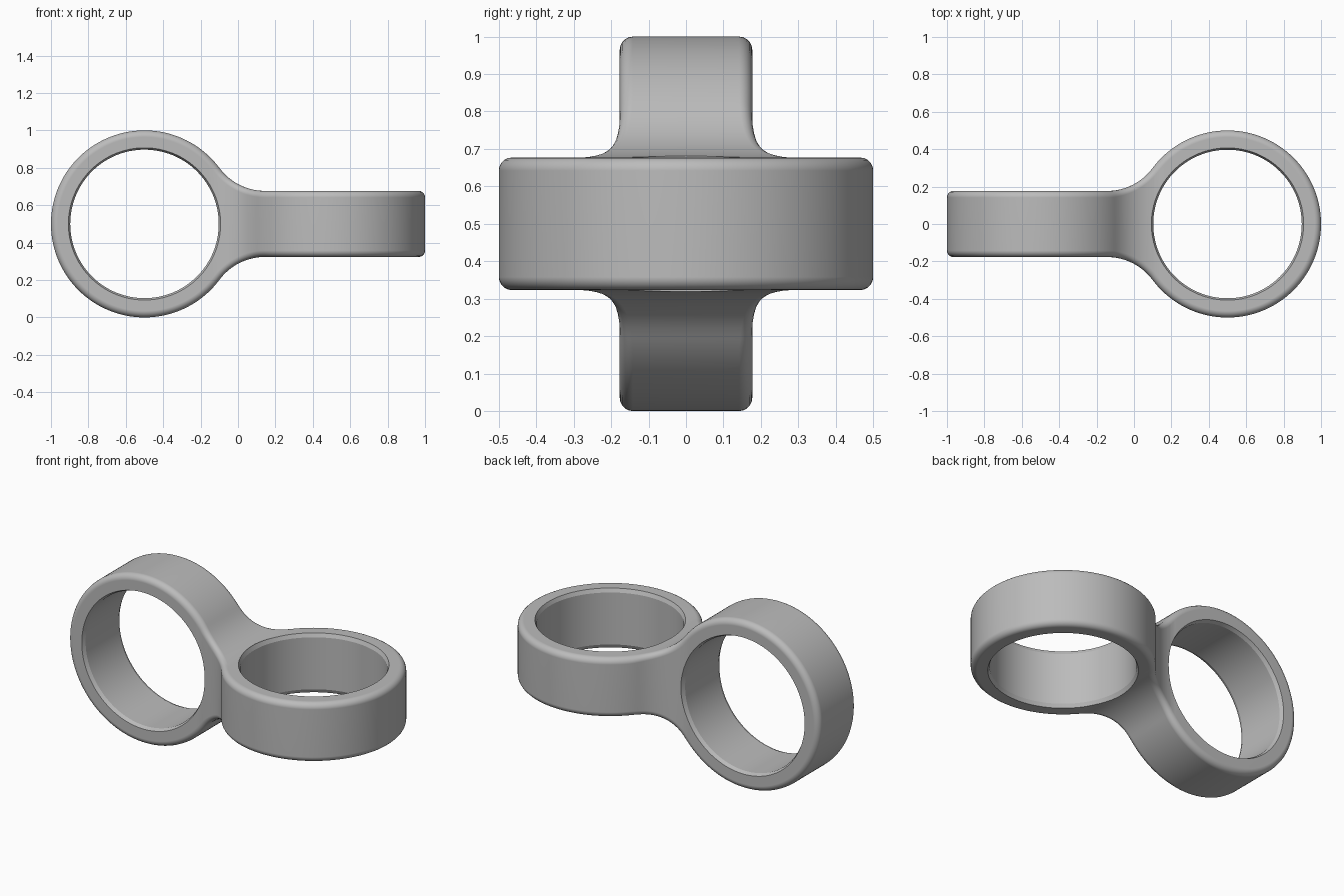
import bpy, bmesh
from math import sqrt, acos, cos, sin, pi
from mathutils import Matrix

if "Cube" in bpy.data.objects:
    bpy.data.objects.remove(bpy.data.objects["Cube"], do_unlink=True)

R = 0.5          # outer radius of each ring
W = 0.177        # half width of each ring
F = 0.3          # fillet radius where ring meets neck
HOLE, LIP, LIP_DEPTH = 0.397, 0.407, 0.022
FILLET_X = -R + sqrt((R + F) ** 2 - (W + F) ** 2)
TANGENT_X = -R + R * (FILLET_X + R) / (R + F)


def half_height(x):
    """Half height of the upright ring, its fillet and the neck at x."""
    if x <= TANGENT_X:
        return sqrt(max(0, R * R - (x + R) ** 2))
    if x < FILLET_X:
        return W + F - sqrt(F * F - (x - FILLET_X) ** 2)
    return W


def make_object(name, bm):
    bmesh.ops.recalc_face_normals(bm, faces=bm.faces)
    mesh = bpy.data.meshes.new(name)
    bm.to_mesh(mesh)
    bm.free()
    obj = bpy.data.objects.new(name, mesh)
    bpy.context.collection.objects.link(obj)
    return obj


def skin(bm, loops):
    for a, b in zip(loops, loops[1:]):
        n = len(a)
        for i in range(n):
            j = (i + 1) % n
            bm.faces.new((a[i], a[j], b[j], b[i]))


# Body: rectangular sections along x, the right half is the left turned by 90 degrees
STEPS = 80
end_angle = acos(-(TANGENT_X + R) / R)
left = [-R - R * cos(end_angle * i / STEPS) for i in range(STEPS + 1)]
middle = [TANGENT_X * (1 - i / 6) for i in range(1, 12)]
stations = left + middle + [-x for x in reversed(left)]

bm = bmesh.new()
sections = []
for x in stations:
    h, w = half_height(x), half_height(-x)
    sections.append([bm.verts.new((x, sy * w, sz * h + R))
                     for sy, sz in ((-1, -1), (1, -1), (1, 1), (-1, 1))])
skin(bm, sections)
bmesh.ops.remove_doubles(bm, verts=bm.verts, dist=1e-5)
bmesh.ops.recalc_face_normals(bm, faces=bm.faces)
bmesh.ops.dissolve_limit(bm, angle_limit=0.002, verts=bm.verts, edges=bm.edges)

# Rounded rims
rims = [e for e in bm.edges if e.is_manifold and e.calc_face_angle() > 1]
bmesh.ops.bevel(bm, geom=rims, offset=0.035, offset_type='OFFSET', segments=5,
                profile=0.5, affect='EDGES', clamp_overlap=False)
body = make_object("double_ring_connector", bm)


# Holes with a small chamfered lip at both ends
def cut_hole(name, x, tilt):
    bm = bmesh.new()
    inner = W - LIP_DEPTH
    outline = [(LIP, -W - 0.05), (LIP, -W), (HOLE, -inner),
               (HOLE, inner), (LIP, W), (LIP, W + 0.05)]
    count = 128
    loops = [[bm.verts.new((r * cos(2 * pi * i / count), r * sin(2 * pi * i / count), z))
              for i in range(count)] for r, z in outline]
    skin(bm, loops)
    bm.faces.new(loops[0])
    bm.faces.new(loops[-1])
    bm.transform(Matrix.Translation((x, 0, R)) @ Matrix.Rotation(tilt, 4, 'X'))
    cutter = make_object(name, bm)
    cutter.hide_render = True
    mod = body.modifiers.new(name, 'BOOLEAN')
    mod.operation = 'DIFFERENCE'
    mod.solver = 'EXACT'
    mod.object = cutter
    bpy.ops.object.modifier_apply(modifier=mod.name)
    bpy.data.objects.remove(cutter, do_unlink=True)


bpy.ops.object.select_all(action='DESELECT')
bpy.context.view_layer.objects.active = body
body.select_set(True)
cut_hole("upright_hole", -R, pi / 2)
cut_hole("flat_hole", R, 0)

# Smooth shading with crisp lips
bpy.ops.object.shade_smooth_by_angle(angle=0.38)
normals = body.modifiers.new("even_normals", 'WEIGHTED_NORMAL')
normals.keep_sharp = True

# Grey material
grey = bpy.data.materials.new("plain_grey")
grey.use_nodes = True
colour = (0.5, 0.5, 0.5, 1)
grey.diffuse_color = colour
grey.node_tree.nodes["Principled BSDF"].inputs["Base Color"].default_value = colour
body.data.materials.clear()
body.data.materials.append(grey)
